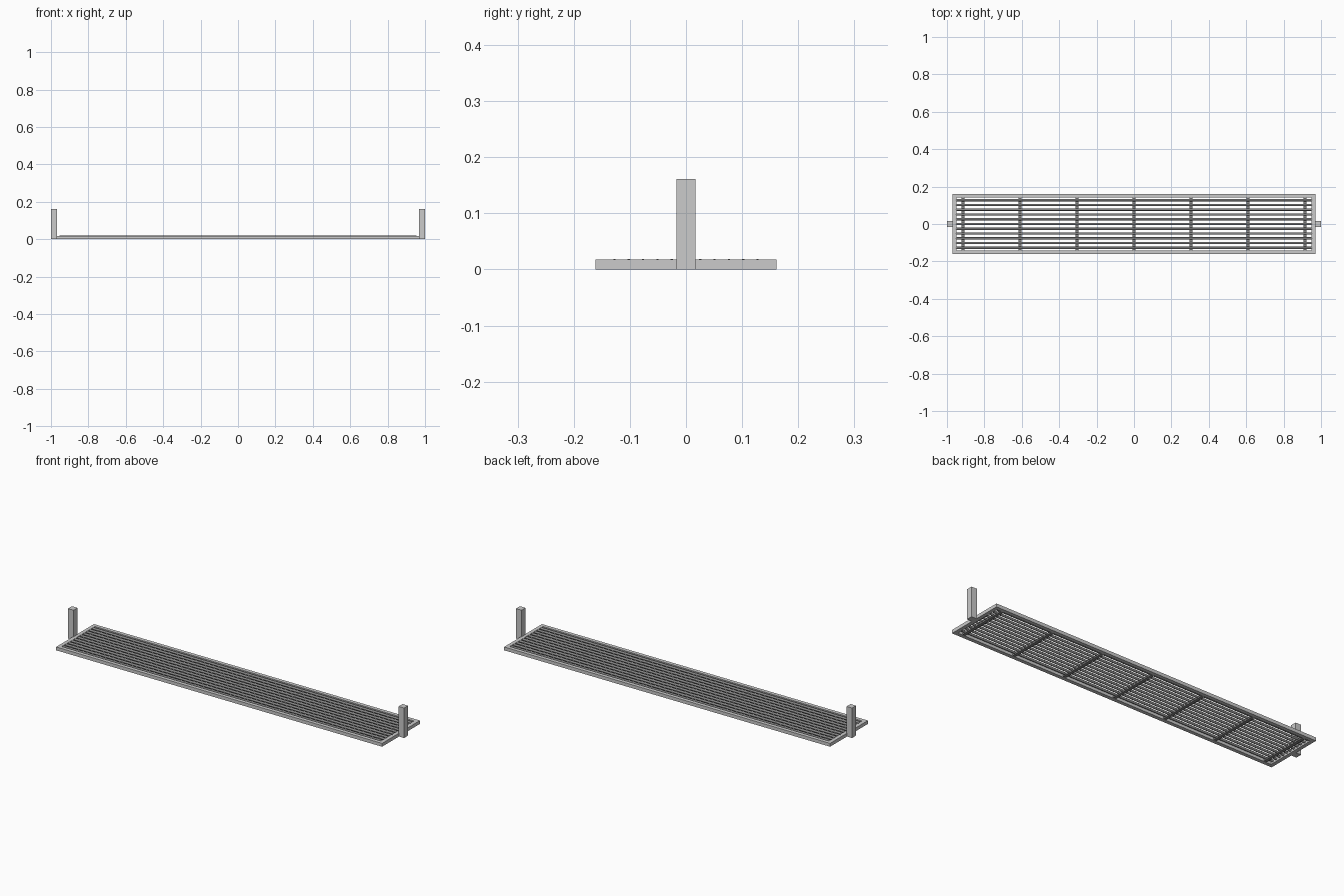
import bpy, bmesh, math

if "Cube" in bpy.data.objects:
    bpy.data.objects.remove(bpy.data.objects["Cube"])


def material(name, v):
    m = bpy.data.materials.new(name)
    m.diffuse_color = (v, v, v, 1)
    m.use_nodes = True
    m.node_tree.nodes["Principled BSDF"].inputs["Base Color"].default_value = m.diffuse_color
    return m


FRAME_GREY = material("frame_grey", 0.62)
DARK_GREY = material("dark_grey", 0.25)


def finish(bm, name, mat):
    bmesh.ops.recalc_face_normals(bm, faces=bm.faces)
    me = bpy.data.meshes.new(name)
    bm.to_mesh(me)
    bm.free()
    me.materials.append(mat)
    ob = bpy.data.objects.new(name, me)
    bpy.context.collection.objects.link(ob)
    return ob


def box(name, lo, hi, mat):
    bm = bmesh.new()
    bmesh.ops.create_cube(bm, size=1)
    for v in bm.verts:
        v.co = [(a + b) / 2 + c * (b - a) for a, b, c in zip(lo, hi, v.co)]
    return finish(bm, name, mat)


def rod(name, y, z, radius, half_length, mat):
    bpy.ops.mesh.primitive_cylinder_add(vertices=12, radius=radius, depth=2 * half_length,
                                        location=(0, y, z), rotation=(0, math.pi / 2, 0))
    ob = bpy.context.object
    ob.name = name
    ob.data.materials.append(mat)
    bpy.ops.object.shade_smooth_by_angle(angle=math.radians(40))
    return ob


# Mitred rectangular frame: a square section swept around four corners
X, Y, W, H = 0.97, 0.161, 0.02, 0.018
bm = bmesh.new()
rings = []
for sx, sy in ((-1, -1), (1, -1), (1, 1), (-1, 1)):
    rings.append([bm.verts.new((sx * (X - d), sy * (Y - d), z))
                  for d, z in ((0, 0), (0, H), (W, H), (W, 0))])
for i in range(4):
    a, b = rings[i], rings[(i + 1) % 4]
    for j in range(4):
        k = (j + 1) % 4
        bm.faces.new((a[j], b[j], b[k], a[k]))
finish(bm, "frame", FRAME_GREY)

# Long round grate rods
for i in range(11):
    rod(f"grate_rod_{i + 1}", (i - 5) * 0.0255, 0.0125, 0.0062, X - W + 0.004, DARK_GREY)

# Cross bars under the rods
for i in range(7):
    x = (i - 3) * 0.305
    box(f"cross_bar_{i + 1}", (x - 0.008, -Y + W - 0.004, 0.002),
        (x + 0.008, Y - W + 0.004, 0.012), DARK_GREY)

# Upright end posts
for side, name in ((-1, "left_post"), (1, "right_post")):
    xs = sorted((side * 0.967, side * 1.0))
    box(name, (xs[0], -0.017, 0), (xs[1], 0.017, 0.161), FRAME_GREY)
